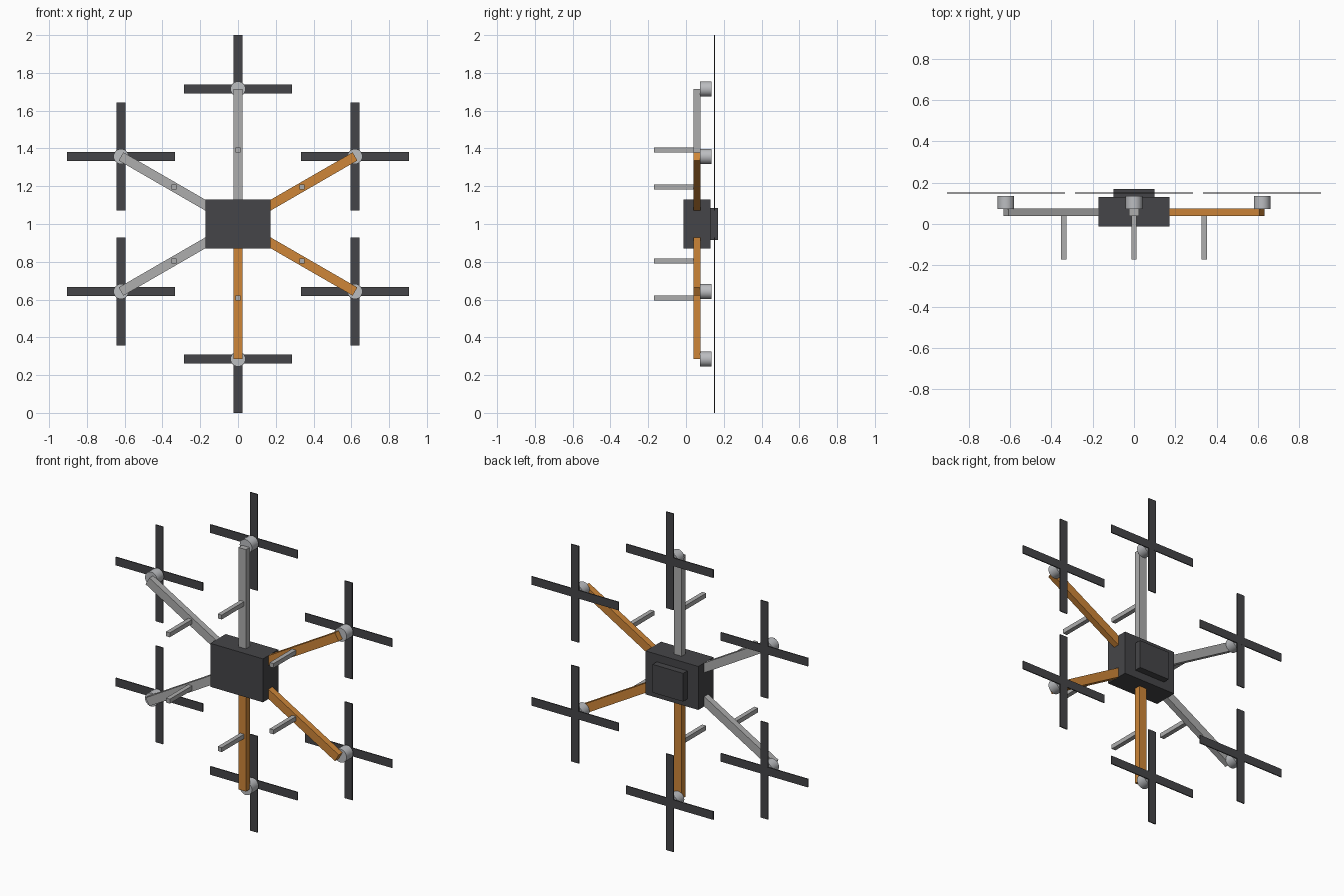
import bpy
from math import radians, sin, cos
from mathutils import Matrix

if "Cube" in bpy.data.objects:
    bpy.data.objects.remove(bpy.data.objects["Cube"])


def material(name, r, g, b):
    m = bpy.data.materials.new(name)
    m.use_nodes = True
    m.diffuse_color = (r, g, b, 1)
    m.node_tree.nodes["Principled BSDF"].inputs["Base Color"].default_value = (r, g, b, 1)
    return m


DARK = material("dark plastic", 0.06, 0.06, 0.065)
GREY = material("grey metal", 0.42, 0.42, 0.42)
SILVER = material("silver motor", 0.5, 0.51, 0.53)
ORANGE = material("orange", 0.62, 0.24, 0.04)

CENTRE = 1.0        # height of the hub
ARM_REACH = 0.715   # hub to motor axis
LEG_REACH = 0.392   # hub to leg
BLADE = 0.57        # tip to tip


def box(name, size, location, mat, tilt=0):
    """Box with full dimensions, turned about the y axis by tilt."""
    bpy.ops.mesh.primitive_cube_add(size=1, location=location, rotation=(0, -tilt, 0))
    ob = bpy.context.object
    ob.name = name
    ob.data.transform(Matrix.Diagonal((*size, 1)))
    ob.data.materials.append(mat)
    return ob


def at(angle, reach, y):
    return (reach * cos(angle), y, CENTRE + reach * sin(angle))


# Hub and battery on its back
box("body", (0.344, 0.143, 0.257), (0, 0.059, CENTRE), DARK)
box("battery", (0.2, 0.06, 0.167), (0, 0.14, CENTRE), DARK)

# Six arms, each with a leg, a motor and a crossed propeller
places = {"upper_left": 30, "top": 90, "upper_right": 150,
          "lower_right": 210, "bottom": 270, "lower_left": 330}
for place, degrees in places.items():
    a = radians(degrees)
    paint = ORANGE if place in ("upper_left", "lower_left", "bottom") else GREY
    inner = 0.1
    box(place + "_arm", (ARM_REACH - inner, 0.037, 0.05),
        at(a, (ARM_REACH + inner) / 2, 0.057), paint, a)
    box(place + "_leg", (0.026, 0.215, 0.026), at(a, LEG_REACH, -0.063), GREY)

    bpy.ops.mesh.primitive_cylinder_add(vertices=24, radius=0.04, depth=0.062,
                                        location=at(a, ARM_REACH, 0.104),
                                        rotation=(radians(90), 0, 0))
    motor = bpy.context.object
    motor.name = place + "_motor"
    motor.data.materials.append(SILVER)
    bpy.ops.object.shade_smooth_by_angle(angle=radians(35))

    hub = at(a, ARM_REACH, 0.15)
    box(place + "_blade_across", (BLADE, 0.006, 0.049), hub, DARK)
    box(place + "_blade_upright", (0.049, 0.0058, BLADE), hub, DARK)
